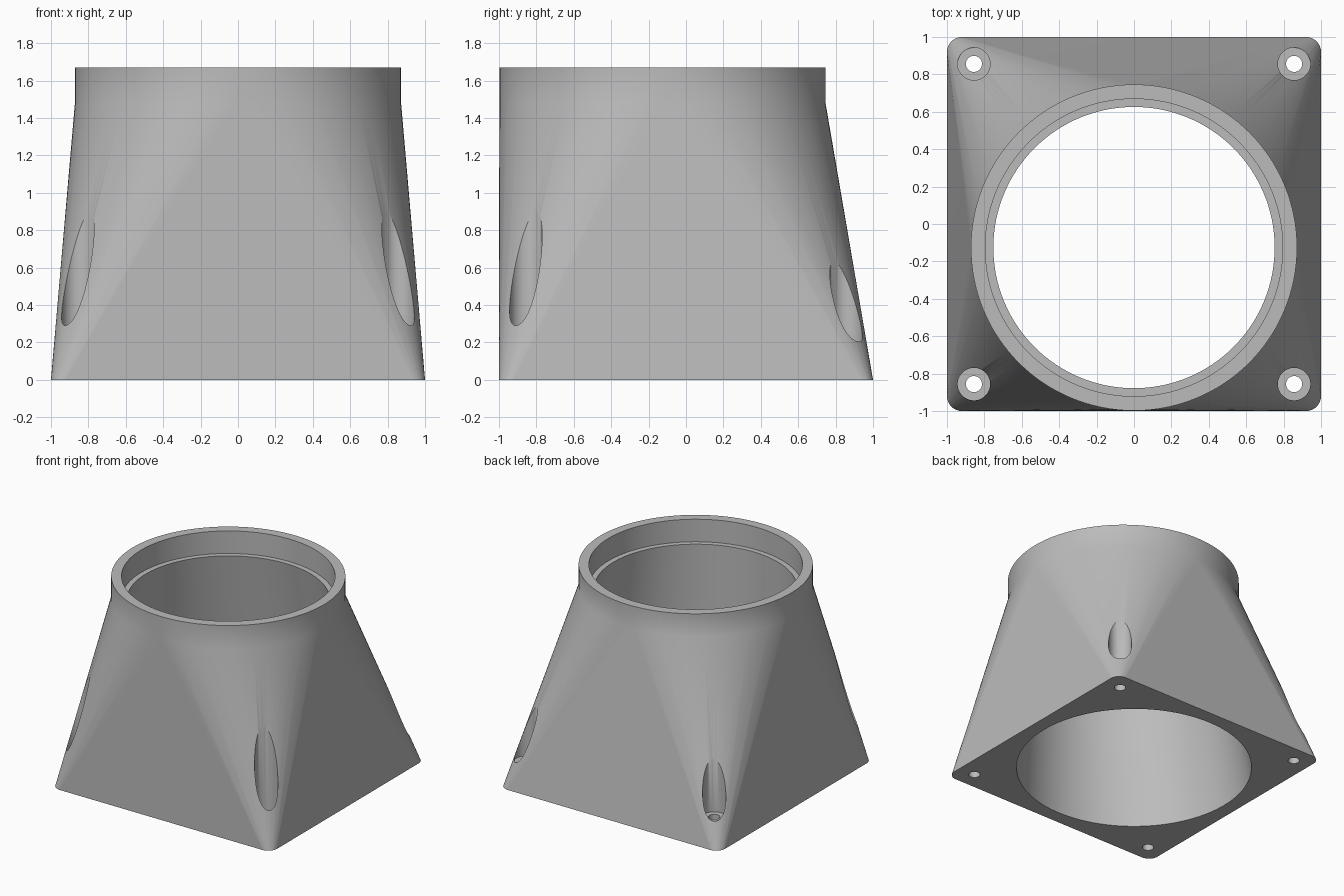
import bpy, bmesh, math

if "Cube" in bpy.data.objects:
    bpy.data.objects.remove(bpy.data.objects["Cube"])

TOP_Y = -0.126      # offset of the round outlet
NECK_Z, TOP_Z = 1.48, 1.67
HALF, CORNER = 1.0, 0.08

grey = bpy.data.materials.new("light grey")
grey.diffuse_color = (0.5, 0.5, 0.5, 1)
grey.use_nodes = True
grey.node_tree.nodes["Principled BSDF"].inputs["Base Color"].default_value = grey.diffuse_color


def circle(x, y, z, r, n):
    return [(x + r * math.cos(2 * math.pi * i / n),
             y + r * math.sin(2 * math.pi * i / n), z) for i in range(n)]


def rounded_square(half, r, z, seg=8):
    pts = []
    for k, (sx, sy) in enumerate([(1, 1), (-1, 1), (-1, -1), (1, -1)]):
        for i in range(seg + 1):
            a = math.pi / 2 * (k + i / seg)
            pts.append((sx * (half - r) + r * math.cos(a),
                        sy * (half - r) + r * math.sin(a), z))
    return pts


def make_object(name, bm):
    bmesh.ops.recalc_face_normals(bm, faces=bm.faces[:])
    mesh = bpy.data.meshes.new(name)
    bm.to_mesh(mesh)
    bm.free()
    mesh.materials.append(grey)
    obj = bpy.data.objects.new(name, mesh)
    bpy.context.collection.objects.link(obj)
    return obj


def loft(name, rings):
    """Closed solid through rings of equal point count."""
    bm = bmesh.new()
    loops = [[bm.verts.new(p) for p in ring] for ring in rings]
    n = len(loops[0])
    for a, b in zip(loops, loops[1:]):
        for i in range(n):
            j = (i + 1) % n
            bm.faces.new((a[i], a[j], b[j], b[i]))
    bm.faces.new(loops[0])
    bm.faces.new(loops[-1])
    return make_object(name, bm)


# Body: hull from rounded square to circle, then a straight collar
bm = bmesh.new()
for p in rounded_square(HALF, CORNER, 0) + circle(0, TOP_Y, NECK_Z, 0.872, 128):
    bm.verts.new(p)
bmesh.ops.convex_hull(bm, input=bm.verts[:])
caps = [f for f in bm.faces if all(v.co.z > NECK_Z - 1e-4 for v in f.verts)]
bmesh.ops.delete(bm, geom=caps, context='FACES')
rim = [e for e in bm.edges if e.is_boundary]
new = bmesh.ops.extrude_edge_only(bm, edges=rim)["geom"]
for v in new:
    if isinstance(v, bmesh.types.BMVert):
        v.co.z = TOP_Z
bmesh.ops.holes_fill(bm, edges=[e for e in bm.edges if e.is_boundary], sides=0)
bmesh.ops.dissolve_limit(bm, angle_limit=0.001, verts=bm.verts[:], edges=bm.edges[:])
body = make_object("duct_body", bm)

# Leaning tapered bore with a stepped seat in the collar
SEAT_Z, LOW = 1.485, -0.1
t = LOW / SEAT_Z
cutters = [loft("bore_cutter", [
    circle(0, TOP_Y * t, LOW, 0.887 + (0.752 - 0.887) * t, 128),
    circle(0, TOP_Y, SEAT_Z, 0.752, 128),
    circle(0, TOP_Y, SEAT_Z, 0.795, 128),
    circle(0, TOP_Y, 1.9, 0.795, 128)])]

# Screw holes with wide pockets above the flange
for sx in (-1, 1):
    for sy in (-1, 1):
        x, y = 0.856 * sx, 0.856 * sy
        cutters.append(loft("screw_cutter", [
            circle(x, y, -0.1, 0.043, 48), circle(x, y, 0.2, 0.043, 48),
            circle(x, y, 0.2, 0.087, 48), circle(x, y, 1.3, 0.087, 48)]))

bpy.context.view_layer.objects.active = body
body.select_set(True)
for c in cutters:
    mod = body.modifiers.new("cut", 'BOOLEAN')
    mod.operation, mod.solver, mod.object = 'DIFFERENCE', 'EXACT', c
    bpy.ops.object.modifier_apply(modifier=mod.name)
    bpy.data.objects.remove(c)

# Smooth curved walls, crisp rims
bpy.ops.object.select_all(action='DESELECT')
body.select_set(True)
bpy.ops.object.shade_smooth_by_angle(angle=math.radians(30))
wn = body.modifiers.new("normals", 'WEIGHTED_NORMAL')
wn.keep_sharp = True
